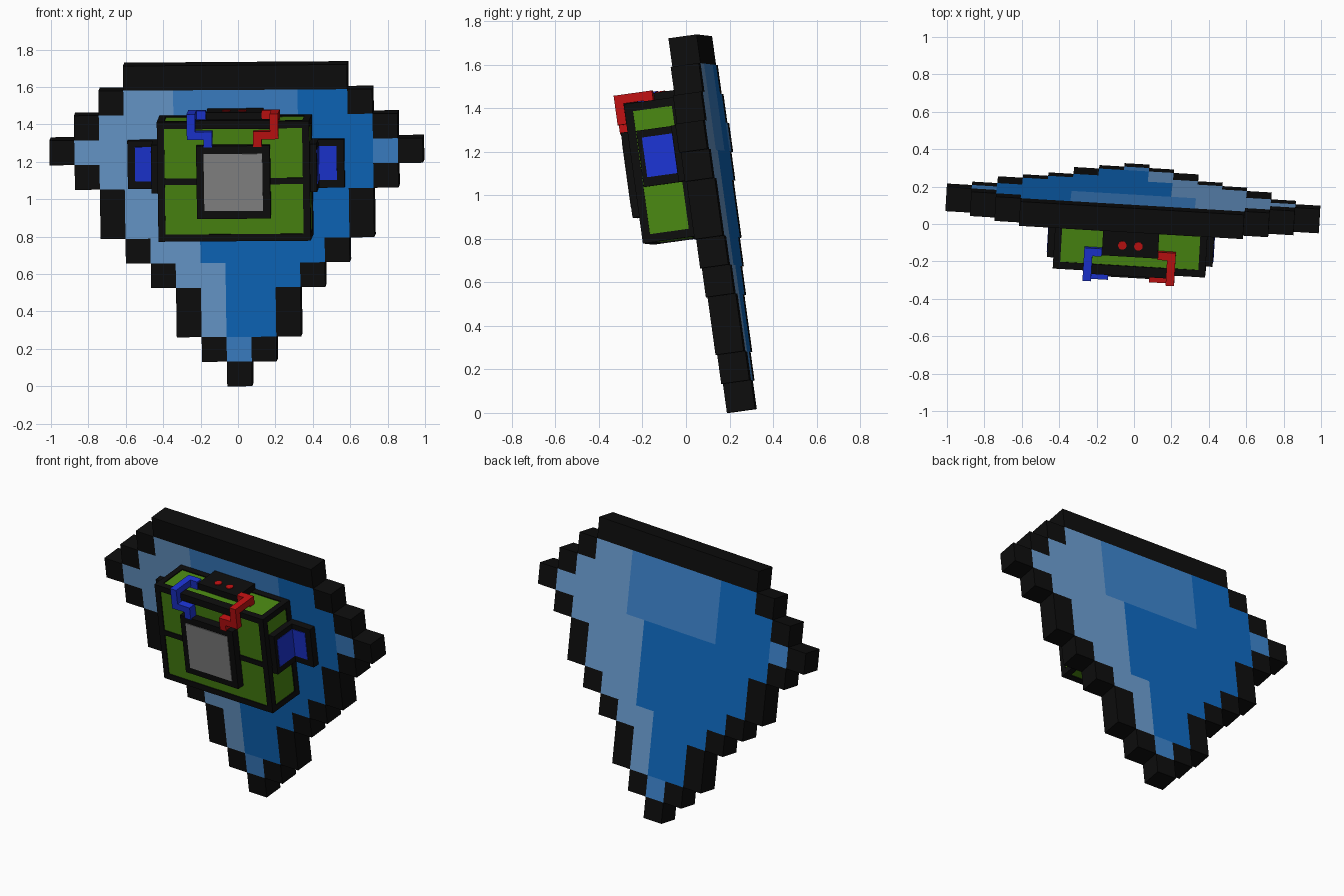
import bpy, bmesh, math
from mathutils import Matrix, Euler

if "Cube" in bpy.data.objects:
    bpy.data.objects.remove(bpy.data.objects["Cube"])


def material(name, *srgb):
    m = bpy.data.materials.new(name)
    lin = [(v / 255 / 12.92) if v < 11 else ((v / 255 + 0.055) / 1.055) ** 2.4 for v in srgb]
    m.diffuse_color = (*lin, 1)
    m.use_nodes = True
    m.node_tree.nodes["Principled BSDF"].inputs["Base Color"].default_value = m.diffuse_color
    return m


BLACK = material("black", 13, 13, 13)
DARK = material("dark blue", 14, 104, 190)
MID = material("medium blue", 60, 130, 202)
LIGHT = material("light blue", 106, 156, 208)
GREEN = material("green", 74, 136, 18)
GREY = material("grey", 134, 134, 134)
ROYAL = material("royal blue", 28, 52, 212)
RED = material("red", 192, 17, 18)

# The whole model leans forward and is turned slightly
POSE = Matrix.Translation((0, 0.138, 0.867)) @ Euler(
    [math.radians(a) for a in (7.9, -0.4, -3.4)]).to_matrix().to_4x4()
CELL = 0.1333
FRONT = -0.0655     # front surface of the slab (its back is at -FRONT)


def finish(name, bm, mats):
    me = bpy.data.meshes.new(name)
    bm.normal_update()
    bm.to_mesh(me)
    bm.free()
    for m in mats:
        me.materials.append(m)
    ob = bpy.data.objects.new(name, me)
    ob.matrix_world = POSE
    bpy.context.collection.objects.link(ob)
    return ob


def part(name, mat, *boxes):
    """One object from boxes given as (x0, x1, y0, y1, z0, z1)."""
    bm = bmesh.new()
    for x0, x1, y0, y1, z0, z1 in boxes:
        m = Matrix.Translation(((x0 + x1) / 2, (y0 + y1) / 2, (z0 + z1) / 2))
        m = m @ Matrix.Diagonal((abs(x1 - x0), y1 - y0, z1 - z0, 1))
        bmesh.ops.create_cube(bm, size=1, matrix=m)
    return finish(name, bm, [mat])


def side_part(name, mat, s, *boxes):
    """Same, mirrored in x when s is -1."""
    return part(name, mat, *[(min(s * b[0], s * b[1]), max(s * b[0], s * b[1]), *b[2:]) for b in boxes])


# Stepped slab: half width of each row, top to bottom
HALF = [4, 5, 6, 7, 6, 5, 5, 4, 3, 2, 2, 1, 0]


def inside(r, c):
    return 0 <= r < len(HALF) and abs(c) <= HALF[r]


def tone(r, c):
    if r == 0 or abs(c) == HALF[r]:
        return 0
    if r == 11 or (r == 3 and c == 6) or (r <= 3 and abs(c) <= 2):
        return 2
    edge = -3 if r <= 3 else -2 if r <= 7 else -1
    return 3 if c <= edge else 1


bm = bmesh.new()


def quad(pts, index):
    bm.faces.new([bm.verts.new(p) for p in pts]).material_index = index


for r, h in enumerate(HALF):
    z1 = (6.5 - r) * CELL
    z0 = z1 - CELL
    for c in range(-h, h + 1):
        x0, x1 = (c - 0.5) * CELL, (c + 0.5) * CELL
        f, b = FRONT, -FRONT
        quad([(x0, f, z0), (x1, f, z0), (x1, f, z1), (x0, f, z1)], tone(r, c))
        quad([(x1, b, z0), (x0, b, z0), (x0, b, z1), (x1, b, z1)], tone(r, -c))
        if not inside(r, c - 1):
            quad([(x0, b, z0), (x0, f, z0), (x0, f, z1), (x0, b, z1)], 0)
        if not inside(r, c + 1):
            quad([(x1, f, z0), (x1, b, z0), (x1, b, z1), (x1, f, z1)], 0)
        if not inside(r - 1, c):
            quad([(x0, f, z1), (x1, f, z1), (x1, b, z1), (x0, b, z1)], 0)
        if not inside(r + 1, c):
            quad([(x0, b, z0), (x1, b, z0), (x1, f, z0), (x0, f, z0)], 0)
bmesh.ops.remove_doubles(bm, verts=bm.verts, dist=0.0005)
finish("stepped_slab", bm, [BLACK, DARK, MID, LIGHT])

# Pack body: green core inside a frame of black edge bars
X, Y0, Y1, Z0, Z1, T, G = 0.408, -0.322, FRONT, -0.048, 0.598, 0.038, 0.006
part("pack_body", GREEN, (-X + G, X - G, Y0 + G, Y1, Z0 + G, Z1 - G))
bars = []
for x in (-X, X - T):
    for y in (Y0, Y1 - T):
        bars.append((x, x + T, y, y + T, Z0, Z1))
    for z in (Z0, Z1 - T):
        bars.append((x, x + T, Y0 + T, Y1 - T, z, z + T))
    bars.append((x, x + T, Y0 + T, Y1 - T, 0.258, 0.292))
for y in (Y0, Y1 - T):
    for z in (Z0, Z1 - T):
        bars.append((-X + T, X - T, y, y + T, z, z + T))
bars.append((-X + T, X - T, Y0, Y0 + T, 0.258, 0.292))
part("pack_edge_bars", BLACK, *bars)

# Front screen
part("screen_frame", BLACK, (-0.197, 0.197, -0.365, Y0 + G, 0.079, 0.473))
part("screen", GREY, (-0.157, 0.157, -0.369, -0.36, 0.122, 0.43))

# Top block with two red buttons, and the bar in front of it
part("top_block", BLACK, (-0.15, 0.15, -0.23, FRONT, 0.585, 0.634))
part("front_bar", BLACK, (-0.2, 0.2, -0.338, -0.285, 0.56, 0.606))
bm = bmesh.new()
for x in (-0.043, 0.043):
    bmesh.ops.create_cone(bm, cap_ends=True, segments=16, radius1=0.023, radius2=0.023,
                          depth=0.008, matrix=Matrix.Translation((x, -0.17, 0.635)))
finish("buttons", bm, [RED])

for s, side, colour in ((-1, "left", ROYAL), (1, "right", RED)):
    # Bent cable from the top block round to the screen
    side_part(side + "_cable", colour, s,
              (0.15, 0.245, -0.236, -0.194, 0.592, 0.645),
              (0.2, 0.245, -0.332, -0.236, 0.603, 0.645),
              (0.2, 0.245, -0.372, -0.332, 0.508, 0.645),
              (0.11, 0.2, -0.372, -0.32, 0.508, 0.55),
              (0.11, 0.155, -0.372, -0.32, 0.467, 0.508))
    # L-shaped side bracket with blue panels on both arms
    side_part(side + "_bracket", BLACK, s,
              (0.40, 0.443, -0.28, FRONT, 0.208, 0.468),
              (0.443, 0.58, -0.11, FRONT, 0.208, 0.468))
    side_part(side + "_bracket_panels", ROYAL, s,
              (0.438, 0.446, -0.258, -0.112, 0.25, 0.434),
              (0.446, 0.54, -0.113, -0.105, 0.25, 0.434))
